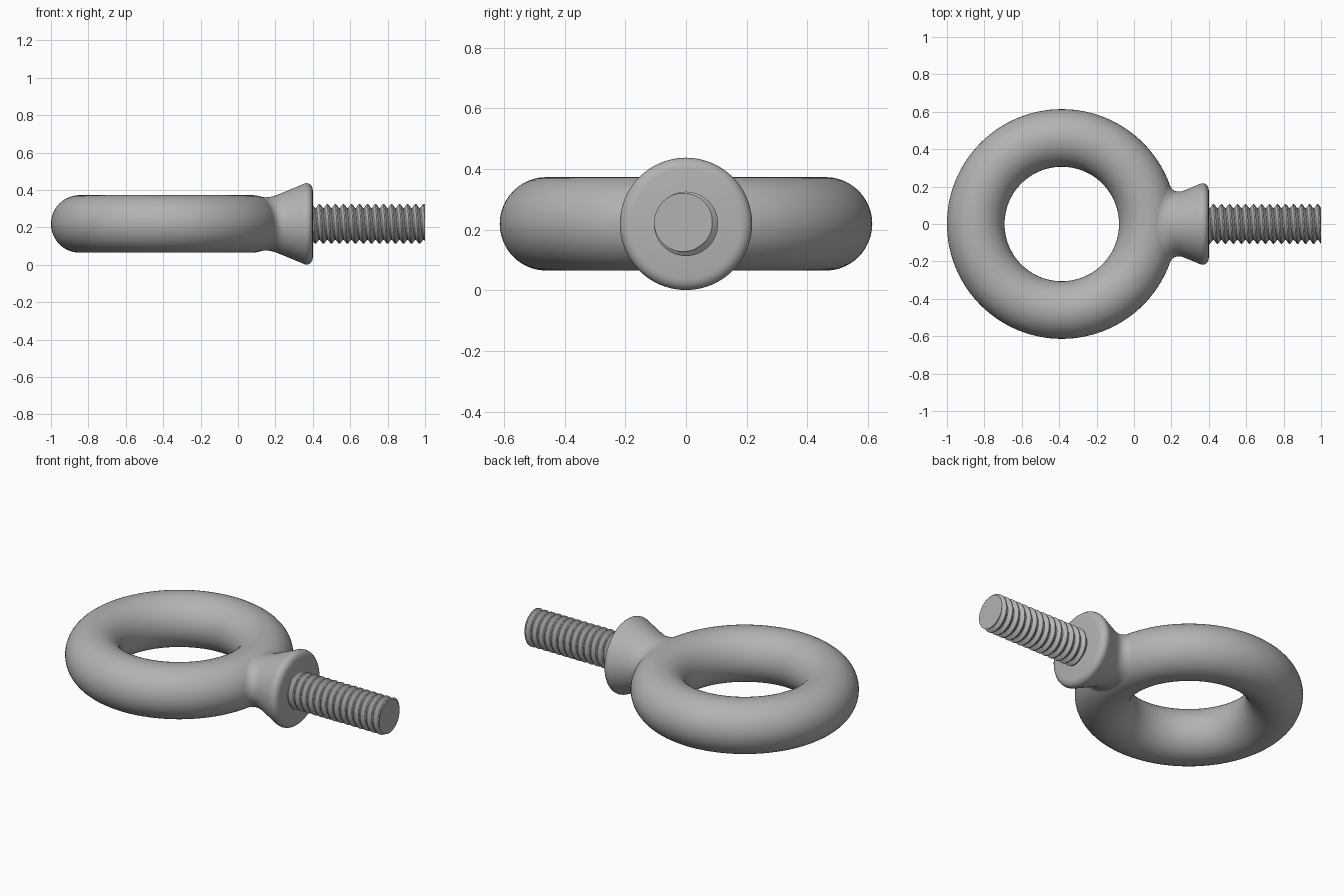
import bpy, bmesh, math
from mathutils import Vector

if "Cube" in bpy.data.objects:
    bpy.data.objects.remove(bpy.data.objects["Cube"])

AXIS_Z = 0.219
RING_X, MAJOR, MINOR = -0.386, 0.46, 0.154
TAU = math.tau

steel = bpy.data.materials.new("grey_steel")
steel.use_nodes = True
steel.diffuse_color = (0.45, 0.45, 0.45, 1)
steel.node_tree.nodes["Principled BSDF"].inputs["Base Color"].default_value = steel.diffuse_color


def finish(ob, name, angle):
    ob.name = name
    ob.data.materials.clear()
    ob.data.materials.append(steel)
    bpy.ops.object.select_all(action="DESELECT")
    ob.select_set(True)
    bpy.context.view_layer.objects.active = ob
    bpy.ops.object.shade_smooth_by_angle(angle=math.radians(angle))


def object_from(bm, name, angle):
    bmesh.ops.remove_doubles(bm, verts=bm.verts, dist=1e-5)
    bmesh.ops.holes_fill(bm, edges=[e for e in bm.edges if e.is_boundary], sides=0)
    bmesh.ops.recalc_face_normals(bm, faces=bm.faces)
    me = bpy.data.meshes.new(name)
    bm.to_mesh(me)
    bm.free()
    ob = bpy.data.objects.new(name, me)
    bpy.context.collection.objects.link(ob)
    finish(ob, name, angle)


def around(x, r, a):
    return Vector((x, r * math.cos(a), AXIS_Z + r * math.sin(a)))


# Lifting ring
bpy.ops.mesh.primitive_torus_add(major_segments=128, minor_segments=48,
                                 major_radius=MAJOR, minor_radius=MINOR,
                                 location=(RING_X, 0, AXIS_Z))
finish(bpy.context.object, "lifting_ring", 60)


# Flared collar, blended into the ring by a fillet
def tube_centre(p):
    flat = Vector((p.x - RING_X, p.y, 0)).normalized() * MAJOR
    return Vector((RING_X, 0, AXIS_Z)) + flat


def cone_radius(x):
    return 0.18 + 0.41 * (x - 0.27)


def collar_column(a, fillet=0.06):
    lo, hi = 0.08, 0.3
    for _ in range(30):
        mid = (lo + hi) / 2
        p = around(mid, cone_radius(mid), a)
        if (p - tube_centre(p)).length < MINOR:
            lo = mid
        else:
            hi = mid
    corner = around(lo, cone_radius(lo), a)
    upper = around(lo + fillet, cone_radius(lo + fillet), a)
    q = around(lo - 0.6 * fillet, cone_radius(lo) + fillet, a)
    c = tube_centre(q)
    lower = c + (q - c).normalized() * (MINOR - 0.0008)
    pts = []
    for k in range(9):
        t = k / 8
        pts.append(lower * (1 - t) ** 2 + corner * 2 * t * (1 - t) + upper * t * t)
    rim = [(0.3, cone_radius(0.3)), (0.34, 0.209), (0.355, 0.2155), (0.367, 0.218),
           (0.38, 0.215), (0.39, 0.207), (0.397, 0.195), (0.4, 0.18)]
    return pts + [around(x, r, a) for x, r in rim]


SEG = 96
bm = bmesh.new()
cols = [[bm.verts.new(p) for p in collar_column(TAU * j / SEG)] for j in range(SEG)]
for j in range(SEG):
    a, b = cols[j], cols[(j + 1) % SEG]
    for i in range(len(a) - 1):
        bm.faces.new((a[i], b[i], b[i + 1], a[i + 1]))
# flat end face only; the other end stays open inside the ring
bm.faces.new([c[-1] for c in cols])
open_edges = [e for e in bm.edges if e.is_boundary]
inner = bmesh.ops.extrude_edge_only(bm, edges=open_edges)["geom"]
for v in inner:
    if isinstance(v, bmesh.types.BMVert):
        v.co = v.co.lerp(Vector((0.1, 0, AXIS_Z)), 0.6)
object_from(bm, "collar", 40)

# Threaded shank: a helical strip wrapped round the x axis
START, END, TURNS, N = 0.395, 1.0, 14, 48
PITCH = 0.6 / TURNS
CREST, ROOT = 0.106, 0.086
PHASES = [0, 0.15, 0.5, 0.65]


def thread_radius(phase):
    p = phase % 1
    if p < 0.15:
        return ROOT
    if p < 0.5:
        return ROOT + (CREST - ROOT) * (p - 0.15) / 0.35
    if p < 0.65:
        return CREST
    return CREST - (CREST - ROOT) * (p - 0.65) / 0.35


bm = bmesh.new()
rows = []
for i in range(4 * (TURNS + 3)):
    phase = i // 4 - 2 + PHASES[i % 4]
    row = []
    for j in range(N):
        turn = j / N
        x = END - TURNS * PITCH + (phase + turn) * PITCH
        x = min(max(x, START), END)
        r = thread_radius((x - END) / PITCH - turn)
        row.append(bm.verts.new(around(x, r, TAU * turn)))
    rows.append(row)
for i in range(len(rows) - 1):
    for j in range(N):
        if j < N - 1:
            quad = (rows[i][j], rows[i][j + 1], rows[i + 1][j + 1], rows[i + 1][j])
        elif i + 5 < len(rows):
            quad = (rows[i][j], rows[i + 4][0], rows[i + 5][0], rows[i + 1][j])
        else:
            continue
        # skip the pieces squashed flat against the ends
        xs = [v.co.x for v in quad]
        if max(xs) - min(xs) > 1e-6:
            bm.faces.new(quad)
bmesh.ops.delete(bm, geom=[v for v in bm.verts if not v.link_faces], context="VERTS")
object_from(bm, "threaded_shank", 30)
